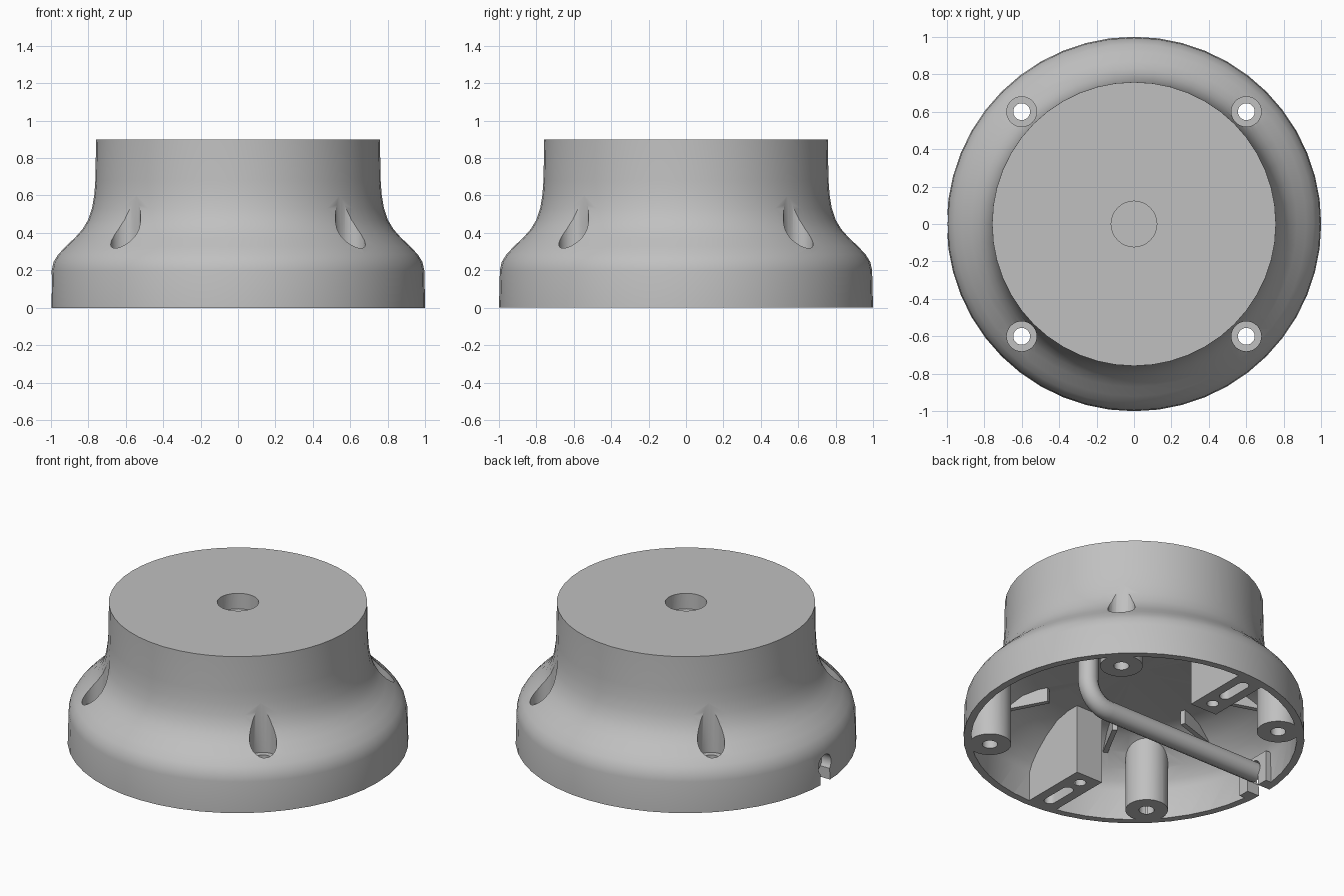
import bpy, bmesh, math
from mathutils import Matrix, Vector

default = bpy.data.objects.get("Cube")
if default:
    bpy.data.objects.remove(default, do_unlink=True)

# One plain grey material
grey = bpy.data.materials.new("matte grey")
grey.use_nodes = True
grey.diffuse_color = (0.53, 0.53, 0.53, 1)
grey.node_tree.nodes["Principled BSDF"].inputs["Base Color"].default_value = grey.diffuse_color


def finish(name, bm):
    bmesh.ops.recalc_face_normals(bm, faces=bm.faces)
    mesh = bpy.data.meshes.new(name)
    bm.to_mesh(mesh)
    bm.free()
    ob = bpy.data.objects.new(name, mesh)
    mesh.materials.append(grey)
    bpy.context.collection.objects.link(ob)
    return ob


def lathe(name, profile, steps=48):
    """Closed solid of revolution; the profile starts and ends on the axis."""
    bm = bmesh.new()
    verts = [bm.verts.new((r, 0, z)) for r, z in profile]
    edges = [bm.edges.new(pair) for pair in zip(verts, verts[1:])]
    bmesh.ops.spin(bm, geom=verts + edges, cent=(0, 0, 0), axis=(0, 0, 1),
                   angle=math.tau, steps=steps)
    bmesh.ops.remove_doubles(bm, verts=bm.verts, dist=0.0005)
    return finish(name, bm)


def cylinder(name, x, y, z0, z1, radius, sides=32):
    bm = bmesh.new()
    bmesh.ops.create_cone(bm, cap_ends=True, segments=sides, radius1=radius, radius2=radius,
                          depth=z1 - z0, matrix=Matrix.Translation((x, y, (z0 + z1) / 2)))
    return finish(name, bm)


def box(name, low, high, turn=0):
    low, high = Vector(low), Vector(high)
    bm = bmesh.new()
    bmesh.ops.create_cube(bm, size=1)
    bmesh.ops.scale(bm, vec=high - low, verts=bm.verts)
    bmesh.ops.translate(bm, vec=(low + high) / 2, verts=bm.verts)
    bmesh.ops.rotate(bm, matrix=Matrix.Rotation(turn, 3, "Z"), verts=bm.verts)
    return finish(name, bm)


def cut(target, tools):
    """Subtract each tool from the target, then drop the tools."""
    for tool in tools:
        mod = target.modifiers.new("cut", "BOOLEAN")
        mod.operation = "DIFFERENCE"
        mod.solver = "EXACT"
        mod.object = tool
        tool.hide_render = True
    graph = bpy.context.evaluated_depsgraph_get()
    mesh = bpy.data.meshes.new_from_object(target.evaluated_get(graph))
    target.modifiers.clear()
    target.data = mesh
    for tool in tools:
        bpy.data.objects.remove(tool, do_unlink=True)


def smooth(ob):
    bpy.ops.object.select_all(action="DESELECT")
    ob.select_set(True)
    bpy.context.view_layer.objects.active = ob
    bpy.ops.object.shade_smooth_by_angle(angle=math.radians(32))


# Bell-shaped outside and the hollow underneath
body = lathe("housing", [(0, 0), (1, 0), (0.995, 0.2), (0.985, 0.245), (0.96, 0.285),
                         (0.92, 0.328), (0.87, 0.375), (0.83, 0.42), (0.8, 0.47),
                         (0.78, 0.53), (0.768, 0.6), (0.762, 0.68), (0.758, 0.9), (0, 0.9)])
hollow = lathe("hollow", [(0, -0.1), (0.957, -0.1), (0.953, 0.19), (0.93, 0.24),
                          (0.88, 0.3), (0.8, 0.37), (0.7, 0.43), (0.6, 0.45), (0, 0.45)])

# Solid features left standing inside the hollow
corners = [(sx * 0.6, sy * 0.6) for sx in (-1, 1) for sy in (-1, 1)]
posts = [cylinder("screw_post", x, y, 0, 0.6, 0.125) for x, y in corners]
arms = [box("mount_arm", (-0.19, min(s * 0.52, s * 1.1), 0), (0, max(s * 0.52, s * 1.1), 0.6))
        for s in (-1, 1)]
ribs = [box("rib", (0.54, -0.015, 0.36), (0.9, 0.015, 0.6), math.radians(a))
        for a in (18, 62, 118, 162, 198, 242, 298, 342)]
clip = box("cable_clip", (-1.1, -0.12, 0), (-0.91, 0.12, 0.2))
cut(hollow, posts + arms + ribs + [clip])

# Screw holes with counterbores, top socket, mount slots and cable notch
tools = [hollow, cylinder("socket", 0, 0, 0.8, 1, 0.122)]
for x, y in corners:
    tools.append(cylinder("counterbore", x, y, 0.28, 1.1, 0.08))
    tools.append(cylinder("screw_hole", x, y, -0.2, 0.5, 0.045, 24))
for s in (-1, 1):
    tools.append(cylinder("pin_hole", -0.095, s * 0.605, -0.1, 0.15, 0.035, 20))
    tools.append(box("slot", (-0.13, s * 0.8 - 0.08, -0.1), (-0.06, s * 0.8 + 0.08, 0.15)))
    for end in (-0.08, 0.08):
        tools.append(cylinder("slot_end", -0.095, s * 0.8 + end, -0.1, 0.15, 0.035, 20))
notch = cylinder("notch", 0, 0, -0.15, 0.15, 0.065, 24)
notch.data.transform(Matrix.Translation((-0.98, 0, 0.115)) @ Matrix.Rotation(math.pi / 2, 4, "Y"))
tools.append(notch)
tools.append(box("notch_mouth", (-1.13, -0.048, -0.1), (-0.83, 0.048, 0.1)))
cut(body, tools)
smooth(body)

# Cable pipe: runs from the notch, then bends up to the ceiling
bend = [(0.2 + 0.15 * math.sin(a), 0, 0.26 - 0.15 * math.cos(a))
        for a in (i * math.pi / 16 for i in range(9))]
path = [(-0.93, 0, 0.11)] + bend + [(0.35, 0, 0.46)]
curve = bpy.data.curves.new("cable_pipe", "CURVE")
curve.dimensions = "3D"
curve.bevel_depth = 0.06
curve.bevel_resolution = 5
curve.use_fill_caps = True
spline = curve.splines.new("POLY")
spline.points.add(len(path) - 1)
for point, co in zip(spline.points, path):
    point.co = (*co, 1)
helper = bpy.data.objects.new("pipe_path", curve)
bpy.context.collection.objects.link(helper)
graph = bpy.context.evaluated_depsgraph_get()
mesh = bpy.data.meshes.new_from_object(helper.evaluated_get(graph))
bpy.data.objects.remove(helper, do_unlink=True)
mesh.materials.clear()
mesh.materials.append(grey)
pipe = bpy.data.objects.new("cable_pipe", mesh)
bpy.context.collection.objects.link(pipe)
smooth(pipe)
